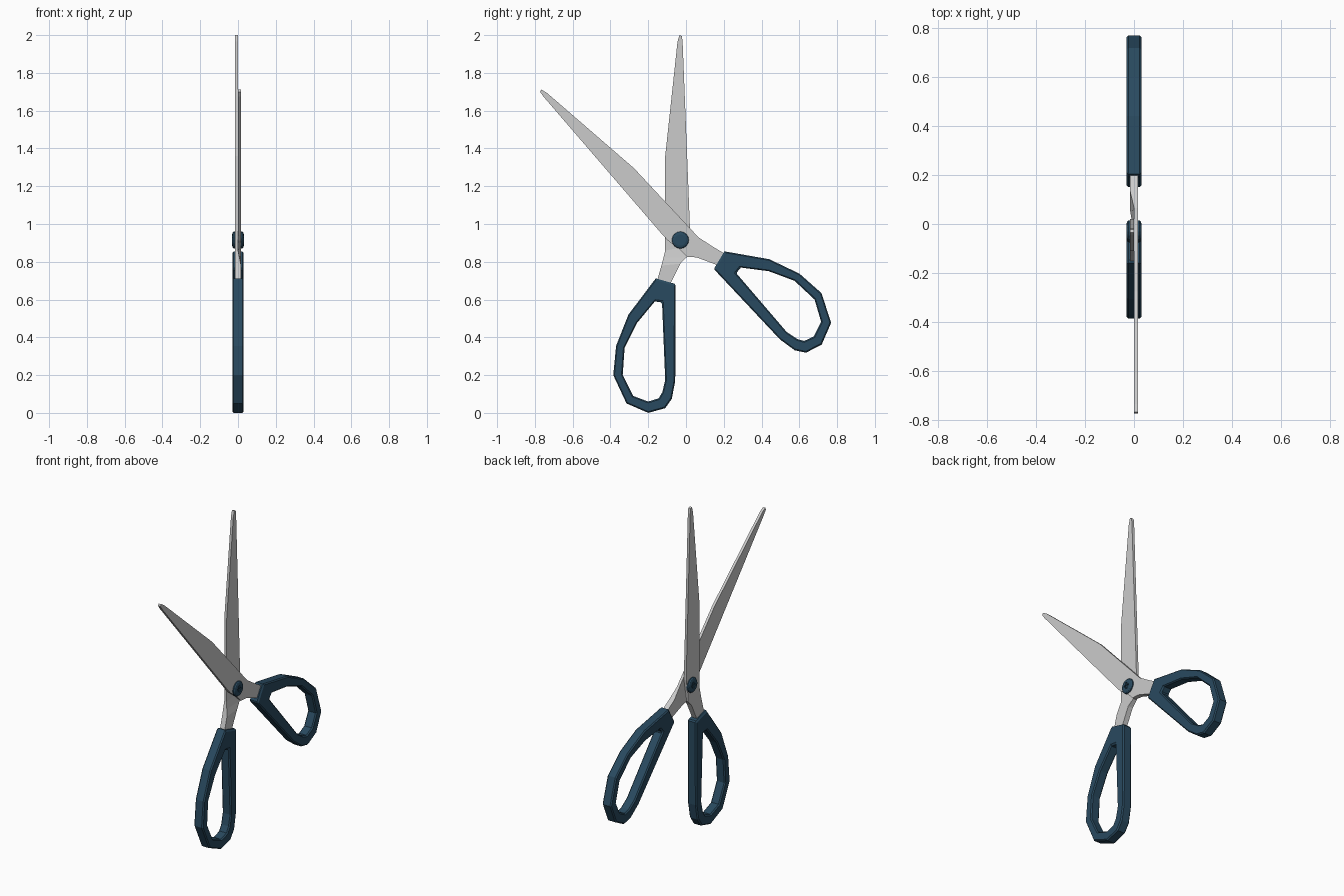
import bpy, bmesh, math
from mathutils import Matrix, Vector

if "Cube" in bpy.data.objects:
    bpy.data.objects.remove(bpy.data.objects["Cube"])

PIVOT = Vector((0, -0.03, 0.915))
AXIS = Vector((0, -math.sin(math.radians(21.5)), math.cos(math.radians(21.5))))
# half-turn about the scissors' centre line gives the second half
TURN = Matrix.Translation(PIVOT) @ Matrix.Rotation(math.pi, 4, AXIS) @ Matrix.Translation(-PIVOT)

navy = bpy.data.materials.new("navy_plastic")
navy.diffuse_color = (0.022, 0.068, 0.115, 1)
navy.use_nodes = True
navy.node_tree.nodes["Principled BSDF"].inputs["Base Color"].default_value = navy.diffuse_color


def finish(name, bm, mat=None):
    bmesh.ops.recalc_face_normals(bm, faces=bm.faces)
    me = bpy.data.meshes.new(name)
    bm.to_mesh(me)
    bm.free()
    ob = bpy.data.objects.new(name, me)
    bpy.context.collection.objects.link(ob)
    if mat:
        me.materials.append(mat)
    return ob


def skin(bm, rings, closed):
    # quads between consecutive four-corner sections
    n = len(rings)
    for i in range(n if closed else n - 1):
        a, b = rings[i], rings[(i + 1) % n]
        for k in range(4):
            bm.faces.new((a[k], a[(k + 1) % 4], b[(k + 1) % 4], b[k]))
    if not closed:
        bm.faces.new(rings[0])
        bm.faces.new(rings[-1])


# blade sections: left y, z, right y, z, inner face x (thickens at the tang)
BLADE = [
    (-0.035, 2.0, -0.022, 1.995, 0),
    (-0.045, 1.965, -0.018, 1.965, 0),
    (-0.11, 1.36, 0.006, 1.36, 0),
    (-0.11, 1.0, 0.02, 1.0, 0),
    (-0.11, 0.93, 0.02, 0.96, 0),
    (-0.11, 0.86, 0.006, 0.88, 0),
    (-0.12, 0.82, 0.005, 0.825, 0.008),
    (-0.13, 0.78, -0.03, 0.79, 0.016),
    (-0.15, 0.71, -0.08, 0.69, 0.016),
    (-0.155, 0.65, -0.09, 0.64, 0.016),
]

# handle loop: outer y, z, inner y, z
HANDLE = [
    (-0.16, 0.712, -0.165, 0.59), (-0.055, 0.682, -0.127, 0.585),
    (-0.057, 0.17, -0.11, 0.175), (-0.075, 0.075, -0.125, 0.11),
    (-0.11, 0.025, -0.145, 0.077), (-0.20, 0.0, -0.20, 0.06),
    (-0.315, 0.05, -0.28, 0.09), (-0.385, 0.20, -0.335, 0.20),
    (-0.37, 0.355, -0.325, 0.345), (-0.305, 0.52, -0.26, 0.475),
]


def make_blade(name, matrix):
    bm = bmesh.new()
    rings = [[bm.verts.new(matrix @ Vector(c)) for c in
              ((-0.016, a, b), (-0.016, c_, d), (xi, c_, d), (xi, a, b))]
             for a, b, c_, d, xi in BLADE]
    skin(bm, rings, False)
    finish(name, bm)


def make_handle(name, matrix):
    bm = bmesh.new()
    h = 0.03
    rings = [[bm.verts.new(matrix @ Vector(c)) for c in
              ((-h, a, b), (h, a, b), (h, c_, d), (-h, c_, d))]
             for a, b, c_, d in HANDLE]
    skin(bm, rings, True)
    ob = finish(name, bm, navy)
    bev = ob.modifiers.new("soft_rims", 'BEVEL')
    bev.width = 0.007
    bev.segments = 1
    bev.limit_method = 'ANGLE'
    bev.angle_limit = math.radians(70)


for side, m in (("upright", Matrix.Identity(4)), ("open", TURN)):
    make_blade("blade_" + side, m)
    make_handle("handle_" + side, m)

# pivot screw: one lathed head per side, joined by a shaft
SCREW = [(0, 0.02), (0.012, 0.02), (0.012, 0.045), (0.022, 0.045),
         (0.028, 0.04), (0.031, 0.03), (0.031, 0.0)]
bm = bmesh.new()
for s in (-1, 1):
    pts = [bm.verts.new((s * x, 0, r)) for x, r in SCREW]
    edges = [bm.edges.new(p) for p in zip(pts, pts[1:])]
    bmesh.ops.spin(bm, geom=pts + edges, cent=(0, 0, 0), axis=(1, 0, 0),
                   angle=math.tau, steps=16)
bmesh.ops.remove_doubles(bm, verts=bm.verts, dist=0.0005)
bmesh.ops.translate(bm, verts=bm.verts, vec=PIVOT)
screw = finish("pivot_screw", bm, navy)

# cross-shaped driver recess in both heads
for i, size in enumerate(((0.04, 0.009), (0.009, 0.04))):
    bm = bmesh.new()
    for s in (-1, 1):
        bmesh.ops.create_cube(bm, size=1, matrix=Matrix.Translation(PIVOT + Vector((s * 0.034, 0, 0)))
                              @ Matrix.Diagonal((0.02, *size, 1)))
    cutter = finish("recess_cutter_%d" % i, bm, navy)
    cutter.hide_render = True
    cutter.hide_set(True)
    cut = screw.modifiers.new("recess", 'BOOLEAN')
    cut.operation = 'DIFFERENCE'
    cut.object = cutter
